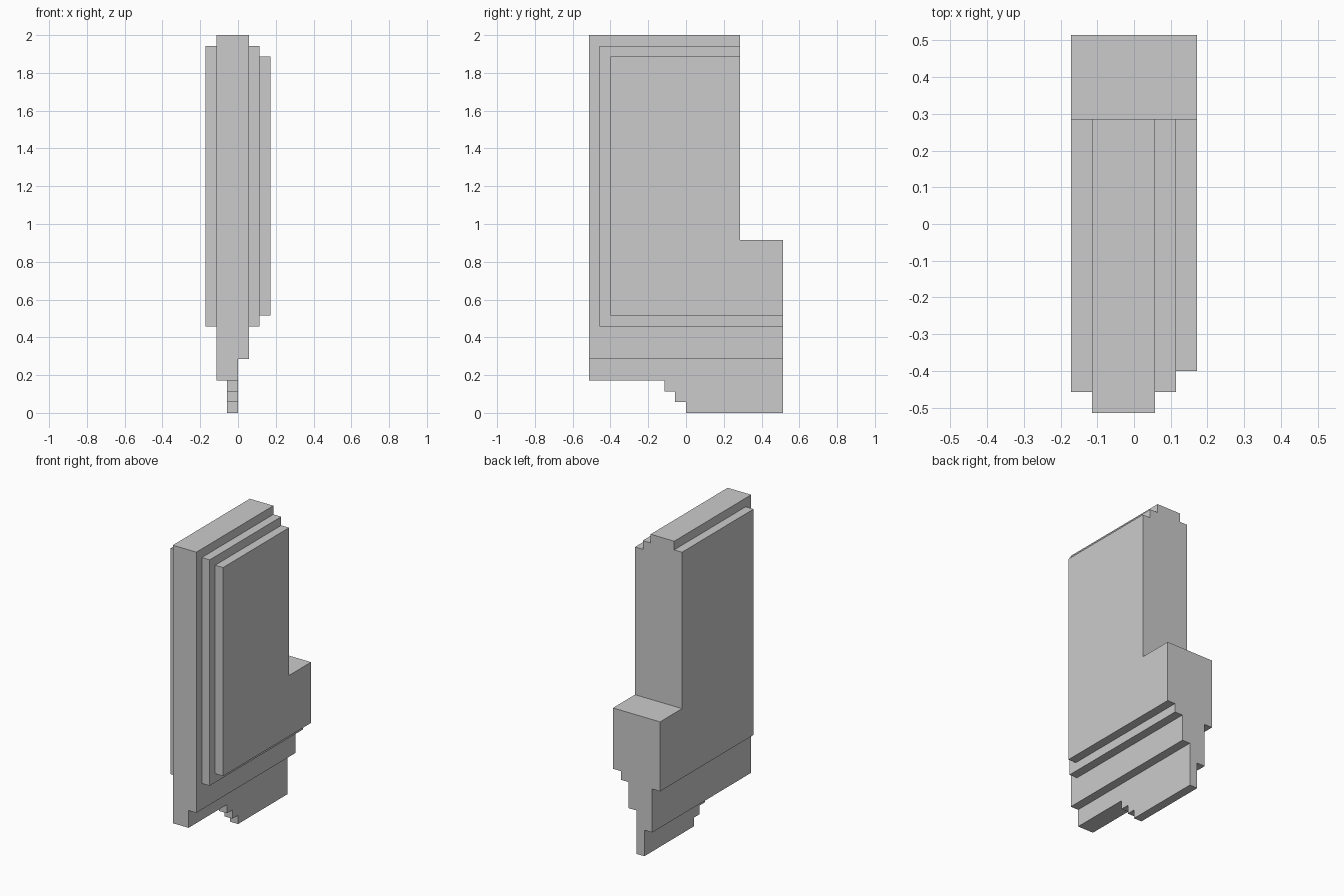
import bpy, bmesh

if "Cube" in bpy.data.objects:
    bpy.data.objects.remove(bpy.data.objects["Cube"])

U = 2 / 35  # block size: the model is 35 blocks tall


def slab(name, x0, x1, front, top, bottom_edge):
    """Extrude a stepped side profile (y, z in blocks) from x0 to x1."""
    # Shared back outline: narrow upper part, wider shoulder below z = 16
    profile = bottom_edge + [(9, 16), (5, 16), (5, top), (front, top)]
    bm = bmesh.new()
    face = bm.faces.new([bm.verts.new((x0 * U, y * U, z * U)) for y, z in profile])
    ext = bmesh.ops.extrude_face_region(bm, geom=[face])
    verts = [v for v in ext["geom"] if isinstance(v, bmesh.types.BMVert)]
    bmesh.ops.translate(bm, verts=verts, vec=((x1 - x0) * U, 0, 0))
    bmesh.ops.recalc_face_normals(bm, faces=bm.faces)
    mesh = bpy.data.meshes.new(name)
    bm.to_mesh(mesh)
    bm.free()
    obj = bpy.data.objects.new(name, mesh)
    bpy.context.collection.objects.link(obj)
    return obj


def flat(front, z):
    """Straight bottom edge from the front to the back."""
    return [(front, z), (9, z)]


# Side panels, stepping in from the core
slab("left_panel", -3, -2, -8, 34, flat(-8, 8))
slab("right_inner_panel", 1, 2, -8, 34, flat(-8, 8))
slab("right_outer_panel", 2, 3, -7, 33, flat(-7, 9))

# Core layers
slab("core_left", -2, -1, -9, 35, flat(-9, 3))
slab("core_right", 0, 1, -9, 35, flat(-9, 5))

# Middle layer carries the stepped foot
foot = [(-9, 3), (-2, 3), (-2, 2), (-1, 2), (-1, 1), (0, 1), (0, 0), (9, 0)]
slab("core_middle_and_foot", -1, 0, -9, 35, foot)
